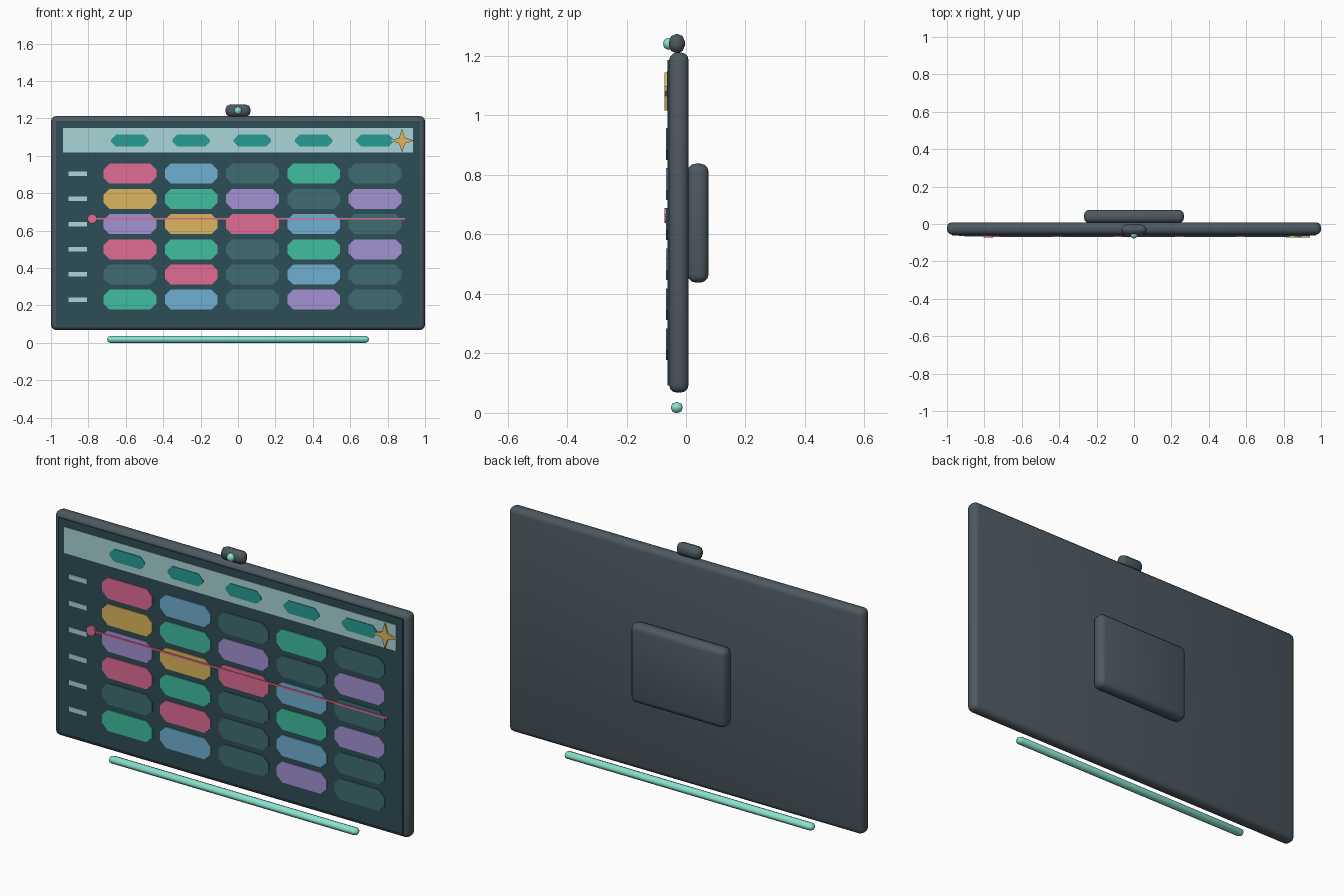
import bpy, bmesh, math

if "Cube" in bpy.data.objects:
    bpy.data.objects.remove(bpy.data.objects["Cube"])

mats = {}
COLORS = {
    "shell": (0.075, 0.10, 0.12), "screen": (0.026, 0.075, 0.095), "header": (0.40, 0.66, 0.68),
    "teal": (0.02, 0.34, 0.30), "pink": (0.76, 0.15, 0.30), "blue": (0.16, 0.43, 0.65),
    "green": (0.05, 0.51, 0.35), "yellow": (0.73, 0.47, 0.11), "purple": (0.37, 0.29, 0.65),
    "dim": (0.05, 0.15, 0.17), "mint": (0.25, 0.76, 0.61),
}


def paint(ob, color):
    if color not in mats:
        m = bpy.data.materials.new(color)
        m.diffuse_color = (*COLORS[color], 1)
        m.use_nodes = True
        m.node_tree.nodes["Principled BSDF"].inputs["Base Color"].default_value = m.diffuse_color
        mats[color] = m
    ob.data.materials.append(mats[color])


def finish(name, bm, color):
    bmesh.ops.recalc_face_normals(bm, faces=bm.faces)
    me = bpy.data.meshes.new(name)
    bm.to_mesh(me)
    bm.free()
    ob = bpy.data.objects.new(name, me)
    bpy.context.collection.objects.link(ob)
    paint(ob, color)
    return ob


def box(name, x, y, z, color, bevel=0, segments=2):
    """Box from (min, max) ranges, optionally with rounded edges."""
    bm = bmesh.new()
    bmesh.ops.create_cube(bm, size=1)
    for v in bm.verts:
        v.co = [(a + b) / 2 + c * (b - a) for c, (a, b) in zip(v.co, (x, y, z))]
    if bevel:
        bmesh.ops.bevel(bm, geom=bm.edges[:], offset=bevel, segments=segments,
                        profile=0.5, affect='EDGES')
    ob = finish(name, bm, color)
    if bevel:
        ob.data.shade_smooth()
    return ob


def plate(name, pts, y_front, y_back, color):
    """Flat outline in the xz plane, extruded in depth."""
    bm = bmesh.new()
    face = bm.faces.new([bm.verts.new((x, y_front, z)) for x, z in pts])
    ext = bmesh.ops.extrude_face_region(bm, geom=[face], use_keep_orig=True)
    for v in ext["geom"]:
        if isinstance(v, bmesh.types.BMVert):
            v.co.y = y_back
    return finish(name, bm, color)


def chamfered(cx, cz, w, h, c):
    a, b = w / 2, h / 2
    return [(cx + x, cz + z) for x, z in (
        (-a + c, -b), (a - c, -b), (a, -b + c), (a, b - c),
        (a - c, b), (-a + c, b), (-a, b - c), (-a, -b + c))]


# Display body, rear housing and screen
box("display_body", (-1, 1), (-0.057, 0.009), (0.068, 1.212), "shell", 0.027, 3)
box("rear_housing", (-0.267, 0.267), (0.005, 0.076), (0.438, 0.838), "shell", 0.028, 3)
box("screen", (-0.972, 0.972), (-0.062, -0.05), (0.092, 1.187), "screen")

# Header strip with a pill per column
cols = [-0.578 + 0.3275 * i for i in range(5)]
rows = [0.904 - 0.1347 * i for i in range(6)]
box("header_strip", (-0.936, 0.936), (-0.0645, -0.06), (1.016, 1.149), "header")
for i, x in enumerate(cols):
    plate(f"header_pill_{i}", chamfered(x, 1.081, 0.2, 0.064, 0.026), -0.068, -0.06, "teal")

# Schedule cells and row labels
layout = [
    "pink blue dim green dim",
    "yellow green purple dim purple",
    "purple yellow pink blue dim",
    "pink green dim green purple",
    "dim pink dim blue dim",
    "green blue dim purple dim",
]
for r, (z, line) in enumerate(zip(rows, layout)):
    box(f"row_label_{r}", (-0.906, -0.806), (-0.066, -0.06), (z - 0.012, z + 0.012), "header")
    for c, (x, color) in enumerate(zip(cols, line.split())):
        plate(f"cell_{r}_{c}", chamfered(x, z, 0.282, 0.107, 0.032), -0.067, -0.06, color)

# Current-time line with its dot
box("time_line", (-0.78, 0.893), (-0.070, -0.064), (0.658, 0.668), "pink")
dot = [(-0.78 + 0.025 * math.cos(t * math.pi / 8), 0.663 + 0.025 * math.sin(t * math.pi / 8))
       for t in range(16)]
plate("time_dot", dot, -0.073, -0.06, "pink")

# Four-pointed star
star = []
for i in range(8):
    rad = 0.064 if i % 2 == 0 else 0.022
    star.append((0.877 + rad * math.cos(i * math.pi / 4), 1.081 + rad * math.sin(i * math.pi / 4)))
plate("star", star, -0.073, -0.06, "yellow")

# Camera and lens
box("camera_body", (-0.067, 0.067), (-0.057, -0.004), (1.209, 1.274), "shell", 0.025, 2)
bm = bmesh.new()
bmesh.ops.create_uvsphere(bm, u_segments=16, v_segments=10, radius=0.02)
bmesh.ops.translate(bm, verts=bm.verts, vec=(0, -0.057, 1.241))
finish("camera_lens", bm, "mint").data.shade_smooth()

# Light bar under the display
box("light_bar", (-0.7, 0.7), (-0.051, -0.011), (0, 0.036), "mint", 0.0165, 2)
